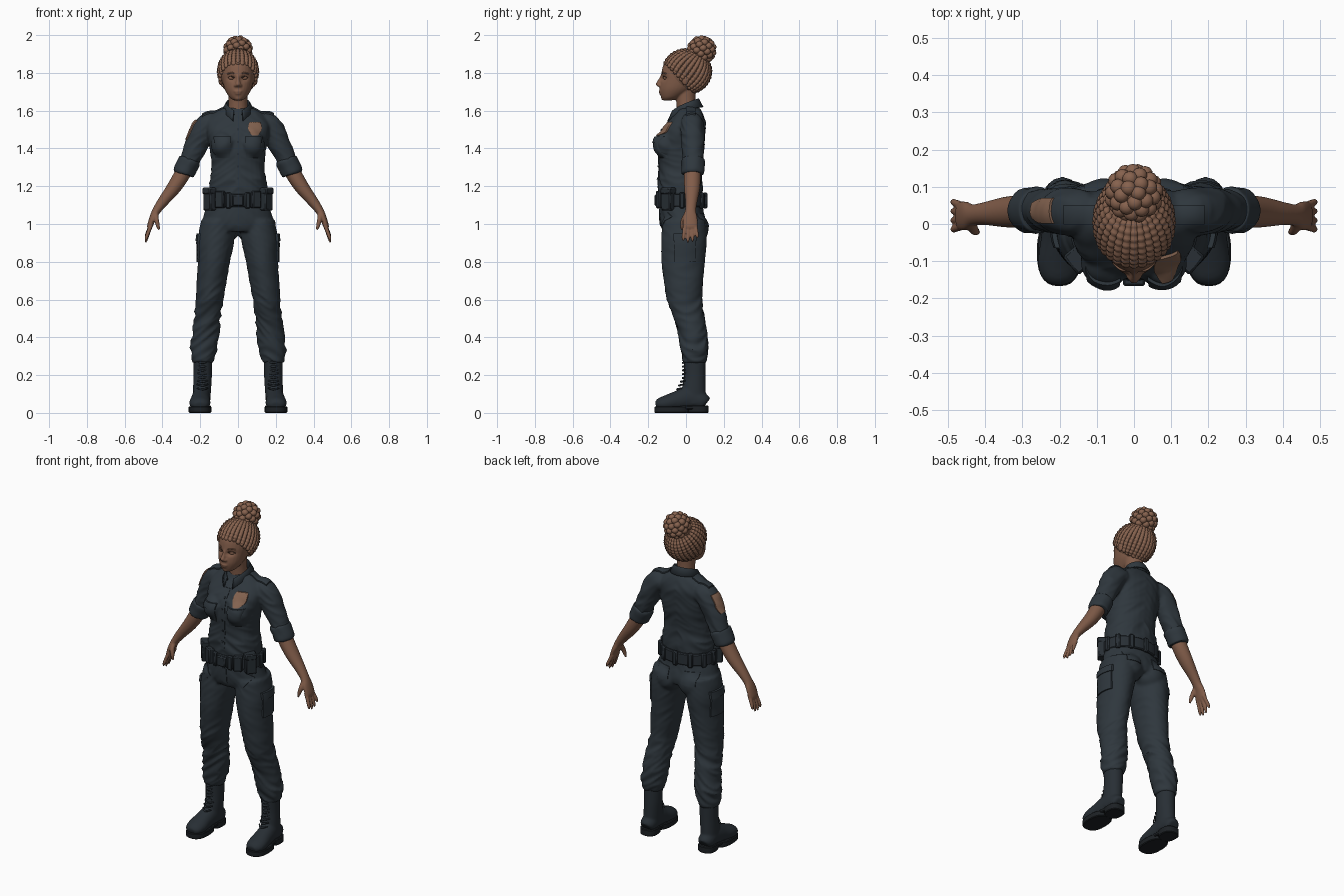
import bpy, bmesh
from math import sin, cos, pi, exp, atan2, copysign, sqrt, radians
from mathutils import Vector, Matrix, Euler, noise
from mathutils.bvhtree import BVHTree

if "Cube" in bpy.data.objects:
    bpy.data.objects.remove(bpy.data.objects["Cube"])

X, Y, Z = Vector((1, 0, 0)), Vector((0, 1, 0)), Vector((0, 0, 1))
BOTH = (1, -1)


def material(name, *rgb):
    mat = bpy.data.materials.new(name)
    mat.use_nodes = True
    mat.diffuse_color = (*rgb, 1)
    shader = next(n for n in mat.node_tree.nodes if n.type == "BSDF_PRINCIPLED")
    shader.inputs["Base Color"].default_value = (*rgb, 1)
    shader.inputs["Roughness"].default_value = .8
    return mat


navy = material("navy cloth", .028, .038, .047)
leather = material("dark leather", .021, .028, .035)
rubber = material("black rubber", .012, .015, .018)
skin = material("brown skin", .22, .108, .067)
hair = material("auburn hair", .24, .122, .076)
lash = material("dark lash", .05, .027, .018)
emblem = material("copper badge", .23, .125, .08)


def spline(rows, steps):
    """Catmull-Rom blend through rows of position and radii."""
    rows = [Vector(r) for r in rows]
    pad = [rows[0], *rows, rows[-1]]
    out = []
    for a, b, c, d in zip(pad, pad[1:], pad[2:], pad[3:]):
        for k in range(steps):
            t = k / steps
            out.append((b * 2 + (c - a) * t + (a * 2 - b * 5 + c * 4 - d) * t**2
                        + (b * 3 - a - c * 3 + d) * t**3) / 2)
    return out + [rows[-1]]


def loft(bm, rows, across=X, level=False, power=2, steps=5, seg=28):
    """Skin elliptical rings (x, y, z, radius across, other radius)."""
    rows = spline(rows, steps)
    mid = [Vector(r[:3]) for r in rows]
    rings = []
    for i, row in enumerate(rows):
        t = Z if level else (mid[min(i + 1, len(mid) - 1)] - mid[max(i - 1, 0)]).normalized()
        a = (across - t * across.dot(t)).normalized()
        b = t.cross(a)
        ring = []
        for k in range(seg):
            c, s = cos(2 * pi * k / seg), sin(2 * pi * k / seg)
            c, s = (copysign(abs(w) ** (2 / power), w) for w in (c, s))
            ring.append(bm.verts.new(mid[i] + a * c * row[3] + b * s * row[4]))
        rings.append(ring)
    for low, high in zip(rings, rings[1:]):
        for k in range(seg):
            n = (k + 1) % seg
            bm.faces.new((low[k], low[n], high[n], high[k]))
    bm.faces.new(rings[0][::-1])
    bm.faces.new(rings[-1])


def ball(bm, centre, radii, detail=3):
    place = Matrix.LocRotScale(Vector(centre), None, Vector(radii))
    bmesh.ops.create_icosphere(bm, subdivisions=detail, radius=1, matrix=place)


def box(bm, centre, size, yaw=0):
    place = Matrix.LocRotScale(Vector(centre), Euler((0, 0, yaw)), Vector(size))
    bmesh.ops.create_cube(bm, size=1, matrix=place)


def finish(bm, name, mat, mirror=False, voxel=0, bevel=0, thick=0, sculpt=None, recalc=True):
    """Make the object, fuse overlapping volumes if asked, and shade it."""
    if recalc:
        bmesh.ops.recalc_face_normals(bm, faces=bm.faces)
    mesh = bpy.data.meshes.new(name)
    bm.to_mesh(mesh)
    bm.free()
    obj = bpy.data.objects.new(name, mesh)
    bpy.context.scene.collection.objects.link(obj)
    if thick:
        obj.modifiers.new("Thickness", "SOLIDIFY").thickness = thick
    if bevel:
        obj.modifiers.new("Soft edges", "BEVEL").width = bevel
    if mirror:
        obj.modifiers.new("Mirror", "MIRROR").use_mirror_merge = False
    if voxel:
        fuse = obj.modifiers.new("Fuse", "REMESH")
        fuse.mode, fuse.voxel_size = "VOXEL", voxel
        obj.modifiers.new("Relax", "SMOOTH").iterations = 4
        graph = bpy.context.evaluated_depsgraph_get()
        mesh = bpy.data.meshes.new_from_object(obj.evaluated_get(graph))
        obj.modifiers.clear()
        obj.data = mesh
    if sculpt:
        moves = [v.normal * sculpt(v.co) for v in mesh.vertices]
        for v, move in zip(mesh.vertices, moves):
            v.co += move
    mesh.materials.clear()
    mesh.materials.append(mat)
    mesh.shade_smooth()
    mesh.set_sharp_from_angle(angle=radians(50))
    return obj


def surface(obj):
    return BVHTree.FromPolygons([v.co for v in obj.data.vertices],
                                [p.vertices[:] for p in obj.data.polygons])


def patch(name, mat, tree, centre, u, v, d, thick=.005, taper=lambda t: 1, sides=(1,), n=8):
    """Thin raised plate laid on a surface along direction d."""
    steps = [-1] + [2 * i / n - 1 for i in range(n + 1)] + [1]
    edge = (0, n + 2)
    for side in sides:
        flip = Vector((side, 1, 1))
        ray = Vector(d).normalized() * flip
        bm = bmesh.new()
        grid = []
        for j, t in enumerate(steps):
            row = []
            for i, s in enumerate(steps):
                p = (Vector(centre) + Vector(u) * s * taper(t) + Vector(v) * t) * flip
                hit = tree.ray_cast(p - ray, ray)[0] or p
                row.append(bm.verts.new(hit + ray * (.004 if i in edge or j in edge else -thick)))
            grid.append(row)
        for a, b in zip(grid, grid[1:]):
            for i in range(n + 2):
                bm.faces.new((a[i], a[i + 1], b[i + 1], b[i]))
        bm.normal_update()
        if sum((f.normal.dot(ray) for f in bm.faces)) > 0:
            bmesh.ops.reverse_faces(bm, faces=bm.faces)
        label = name if len(sides) == 1 else ("left_" if side > 0 else "right_") + name
        finish(bm, label, mat, recalc=False)


def bump(value, centre, width):
    return exp(-((value - centre) / width) ** 2)


def crease(co, slant):
    lean = abs(co.x) * slant
    return .4 - 2 * abs(noise.noise(Vector((co.x * 8, co.y * 8, co.z * 22 + lean))))


# Shirt: torso, bust and sleeves fused, then creased
bm = bmesh.new()
loft(bm, [(0, -.025, 1.12, .145, .11), (0, -.03, 1.19, .154, .118), (0, -.03, 1.3, .14, .113),
          (0, -.025, 1.4, .15, .123), (0, -.018, 1.48, .165, .12), (0, .005, 1.54, .165, .1),
          (0, .015, 1.585, .13, .075), (0, .015, 1.615, .075, .06)], level=True, power=2.3)
for side in BOTH:
    ball(bm, (side * .075, -.1, 1.42), (.068, .072, .075))
    loft(bm, [(side * .12, .03, 1.53, .06, .06), (side * .165, .033, 1.52, .064, .066),
              (side * .21, .036, 1.44, .06, .062), (side * .25, .038, 1.35, .055, .055),
              (side * .28, .038, 1.285, .052, .05)], across=Y)
shirt = finish(bm, "shirt", navy, voxel=.0075, sculpt=lambda co: crease(co, 14) * (
    .003 + .005 * bump(co.z, 1.24, .07) + .004 * bump(abs(co.x), .23, .05)))
cloth = surface(shirt)

# Rolled sleeve cuffs
bm = bmesh.new()
loft(bm, [(.253, .037, 1.345, .054, .05), (.257, .037, 1.335, .062, .058), (.272, .037, 1.305, .061, .058),
          (.287, .037, 1.272, .06, .056), (.29, .037, 1.264, .05, .046)], across=Y)
finish(bm, "sleeve_cuffs", navy, mirror=True, sculpt=lambda co: crease(co, 30) * .004)

# Folded collar, open at the throat
bm = bmesh.new()
rows = []
for k in range(33):
    a = 2.8 * (k / 16 - 1)
    f = abs(a) / 2.8
    stretch = 1 + .35 * f**3
    rows.append([bm.verts.new((r * sin(a), .008 + r * cos(a) * stretch, z)) for r, z in (
        (.056, 1.57), (.06 + .004 * f, 1.665 - .065 * f**2), (.084, 1.62 - .075 * f**3))])
for a, b in zip(rows, rows[1:]):
    for i in range(2):
        bm.faces.new((a[i], b[i], b[i + 1], a[i + 1]))
finish(bm, "collar", navy, thick=.008)

# Shirt details laid on the cloth
front = Y
patch("button_placket", navy, cloth, (0, -.15, 1.375), X * .014, Z * .17, front, .003, n=16)
for k in range(5):
    patch("button", leather, cloth, (0, -.15, 1.24 + k * .065), X * .005, Z * .005, front, .007, n=2)
patch("chest_pocket", navy, cloth, (.083, -.15, 1.4), X * .04, Z * .05, front, .004, sides=BOTH)
patch("pocket_flap", navy, cloth, (.083, -.15, 1.445), X * .045, Z * .017, front, .009,
      lambda t: 1 + .05 * t, BOTH)
patch("shoulder_strap", navy, cloth, (.135, .025, 1.57), X * .055, Y * .026, -Z, .008, sides=BOTH)
patch("badge", emblem, cloth, (.09, -.12, 1.505), X * .036, Z * .036, front, .008,
      lambda t: 1 - .6 * max(0, -t) ** 2 - .25 * max(0, t) ** 3)
patch("sleeve_patch", emblem, cloth, (-.24, .036, 1.495), Y * .034, (.026, 0, .052), (1, 0, -.4), .006,
      lambda t: 1 - .4 * max(0, -t) ** 2)

# Trousers: pelvis, seat and legs fused, bunched at knee and ankle
bm = bmesh.new()
loft(bm, [(0, -.025, 1.15, .15, .112), (0, -.025, 1.08, .172, .116), (0, -.015, 1.0, .192, .122),
          (0, -.01, .96, .19, .11)], level=True)
for side in BOTH:
    ball(bm, (side * .078, .04, .975), (.085, .08, .085))
    loft(bm, [(side * .105, -.01, 1.02, .09, .115), (side * .115, -.01, .92, .098, .12),
              (side * .127, -.015, .8, .085, .115), (side * .139, -.013, .7, .08, .104),
              (side * .15, -.008, .6, .073, .094), (side * .162, .018, .5, .072, .08),
              (side * .174, .038, .4, .074, .076), (side * .185, .045, .32, .071, .07),
              (side * .187, .045, .265, .055, .06)], level=True)
trousers = finish(bm, "trousers", navy, voxel=.0085, sculpt=lambda co: crease(co, 18) * (
    .0025 + .008 * bump(co.z, .34, .09) + .006 * bump(co.z, .52, .1)))
cloth = surface(trousers)
patch("fly", navy, cloth, (.008, -.13, 1.035), X * .013, Z * .045, front, .003)
patch("cargo_pocket", navy, cloth, (.2, -.005, .87), Y * .055, Z * .07, -X, .008, sides=BOTH)
patch("cargo_flap", navy, cloth, (.2, -.005, .93), Y * .06, Z * .02, -X, .013, sides=BOTH)
patch("back_pocket", navy, cloth, (.09, .1, 1.02), X * .045, Z * .035, -Y, .004, sides=BOTH)
patch("front_pocket", navy, cloth, (.13, -.1, 1.02), (.022, 0, .03), (.012, 0, -.01), front, .004, sides=BOTH)

# Duty belt with buckle, pouches and keepers
wide, deep, shift = .17, .127, -.025
bm = bmesh.new()
loft(bm, [(0, shift, z, wide, deep) for z in (1.09, 1.16)], level=True, steps=1, seg=48)
finish(bm, "belt", leather, bevel=.005)


def on_belt(name, spots, size, height):
    bm = bmesh.new()
    for a in spots:
        yaw = atan2(sin(a) / wide, cos(a) / deep)
        box(bm, (wide * sin(a), shift - deep * cos(a), height), size, yaw)
    finish(bm, name, leather, bevel=.006)


on_belt("buckle", [0], (.06, .03, .06), 1.125)
on_belt("tall_pouches", [-1.02, 1.02], (.062, .06, .115), 1.13)
on_belt("small_pouches", [-.58, .58], (.05, .045, .09), 1.13)
on_belt("pouch_flaps", [-1.02, 1.02], (.066, .067, .035), 1.175)
on_belt("belt_keepers", [-.3, .3, -1.6, 1.6, -2.1, 2.1, -2.6, 2.6, pi], (.028, .022, .085), 1.125)

# Boots: shaft and foot fused, with laces and soles
bm = bmesh.new()
loft(bm, [(.187, .045, .29, .05, .058), (.187, .046, .2, .049, .057), (.19, .042, .13, .048, .062),
          (.194, .04, .05, .046, .066)], level=True)
loft(bm, [(.193, .108, .05, .03, .03), (.193, .09, .06, .044, .045), (.195, .02, .078, .048, .062),
          (.199, -.04, .066, .051, .053), (.202, -.1, .053, .056, .042), (.202, -.14, .045, .048, .033),
          (.202, -.16, .04, .028, .018)])
finish(bm, "boots", leather, mirror=True, voxel=.007)
bm = bmesh.new()
for k in range(8):
    z = .125 + k * .02
    y = -.012 - .03 * max(0, 1 - k / 3)
    loft(bm, [(.16, y + .018, z + .006, .004, .004), (.188, y - .004, z, .006, .006),
              (.216, y + .018, z + .006, .004, .004)], across=Z, steps=3, seg=8)
finish(bm, "boot_laces", leather, mirror=True)
bm = bmesh.new()
for x, y, w, l, low, high in ((.201, -.075, .06, .092, 0, .034), (.194, .064, .05, .055, 0, .04),
                              (.197, 0, .046, .08, .018, .038)):
    loft(bm, [(x, y, low, w, l), (x, y, high, w, l)], level=True, power=2.5, steps=1)
finish(bm, "boot_soles", rubber, mirror=True, bevel=.004)

# Forearms and hands
bm = bmesh.new()
loft(bm, [(.262, .036, 1.33, .042, .042), (.3, .034, 1.255, .044, .042), (.345, .032, 1.185, .041, .037),
          (.4, .028, 1.115, .031, .028), (.432, .024, 1.07, .029, .022), (.45, .022, 1.035, .038, .018),
          (.466, .022, .99, .039, .015), (.47, .022, .975, .03, .01)], across=Y)
for k, reach in enumerate((.9, 1, .95, .75)):
    y = -.006 + k * .0185
    spread = (k - 1.4) * .006
    loft(bm, [(.458, y, 1.0, .01, .011), (.474, y + spread * .5, 1 - .045 * reach, .01, .0105),
              (.485, y + spread, 1 - .08 * reach, .009, .009),
              (.489, y + spread, 1 - .1 * reach, .004, .004)], across=Y, seg=12)
loft(bm, [(.436, .01, 1.06, .014, .014), (.432, -.012, 1.025, .014, .013), (.425, -.02, .995, .011, .011),
          (.418, -.022, .968, .005, .005)], across=Y, seg=12)
finish(bm, "forearms_and_hands", skin, mirror=True, voxel=.0045)

# Head, neck and face
bm = bmesh.new()
loft(bm, [(0, -.095, 1.655, .024, .026), (0, -.078, 1.672, .046, .054), (0, -.052, 1.71, .069, .088),
          (0, -.035, 1.755, .081, .1), (0, -.022, 1.8, .087, .108), (0, -.01, 1.85, .084, .106),
          (0, 0, 1.89, .06, .075), (0, 0, 1.905, .03, .04)], level=True)
loft(bm, [(0, .008, 1.56, .056, .054), (0, 0, 1.64, .05, .051), (0, -.005, 1.72, .052, .056)], level=True)
loft(bm, [(0, -.125, 1.79, .009, .008), (0, -.138, 1.762, .01, .011), (0, -.146, 1.738, .014, .015),
          (0, -.138, 1.726, .01, .008)], level=True, seg=14)
for side in BOTH:
    ball(bm, (side * .013, -.138, 1.733), (.009, .012, .008))
    ball(bm, (side * .092, -.005, 1.765), (.012, .02, .032))
ball(bm, (0, -.131, 1.702), (.025, .014, .0065))
ball(bm, (0, -.129, 1.691), (.02, .014, .007))
ball(bm, (0, -.118, 1.668), (.02, .014, .014))
finish(bm, "head", skin, voxel=.0045, sculpt=lambda co: -.013 * (
    bump(abs(co.x), .034, .02) * bump(co.z, 1.773, .014) if co.y < -.07 else 0))

# Eyes, lash lines and brows
bm = bmesh.new()
ball(bm, (.034, -.105, 1.773), (.016, .016, .011))
finish(bm, "eyes", skin, mirror=True)
for name, mat, z, y, r in (("lash_lines", lash, 1.776, -.12, .0025), ("eyebrows", hair, 1.797, -.124, .004)):
    bm = bmesh.new()
    loft(bm, [(.015, y, z - .002, r, r), (.035, y + .002, z + .004, r, r), (.055, y + .02, z - .002, r, r)],
         across=Z, seg=8)
    finish(bm, name, mat, mirror=True)

# Hair cap with braids gathered toward the bun
middle, radii = Vector((0, .005, 1.808)), Vector((.101, .123, .113))
bm = bmesh.new()
ball(bm, middle, radii, 4)
finish(bm, "hair_cap", hair)
pole = Vector((0, .55, .835)).normalized()
side_axis = pole.cross(X)
bm = bmesh.new()
for i in range(28):
    turn = 2 * pi * i / 28
    out, along = X * cos(turn) + side_axis * sin(turn), side_axis * cos(turn) - X * sin(turn)
    braid = []
    for k in range(60):
        angle = .3 + k * .04
        p = middle + radii * (pole * cos(angle) + out * sin(angle))
        front_part = min(1, max(0, (.04 - p.y) / .14))
        if p.z < 1.7 + .145 * front_part:
            break
        r = .0105 * (.5 + .5 * min(1, sin(angle) * 1.3)) * (1 + .18 * sin(k * 1.6))
        braid.append((*p, r * 1.15, r))
    loft(bm, braid, across=along, steps=1, seg=8)
    tip = Vector(braid[-1][:3])
    ball(bm, tip, (.012, .011, .012), 2)
finish(bm, "braids", hair)

# Bun of coiled knots
bm = bmesh.new()
core = Vector((0, .083, 1.921))
ball(bm, core, (.064, .064, .06))
for k in range(52):
    h = 1 - 2 * (k + .5) / 52
    w, a = sqrt(1 - h * h), k * pi * (3 - sqrt(5))
    ball(bm, core + Vector((w * cos(a), w * sin(a), h)) * .06, (.021, .021, .019), 2)
finish(bm, "hair_bun", hair)
